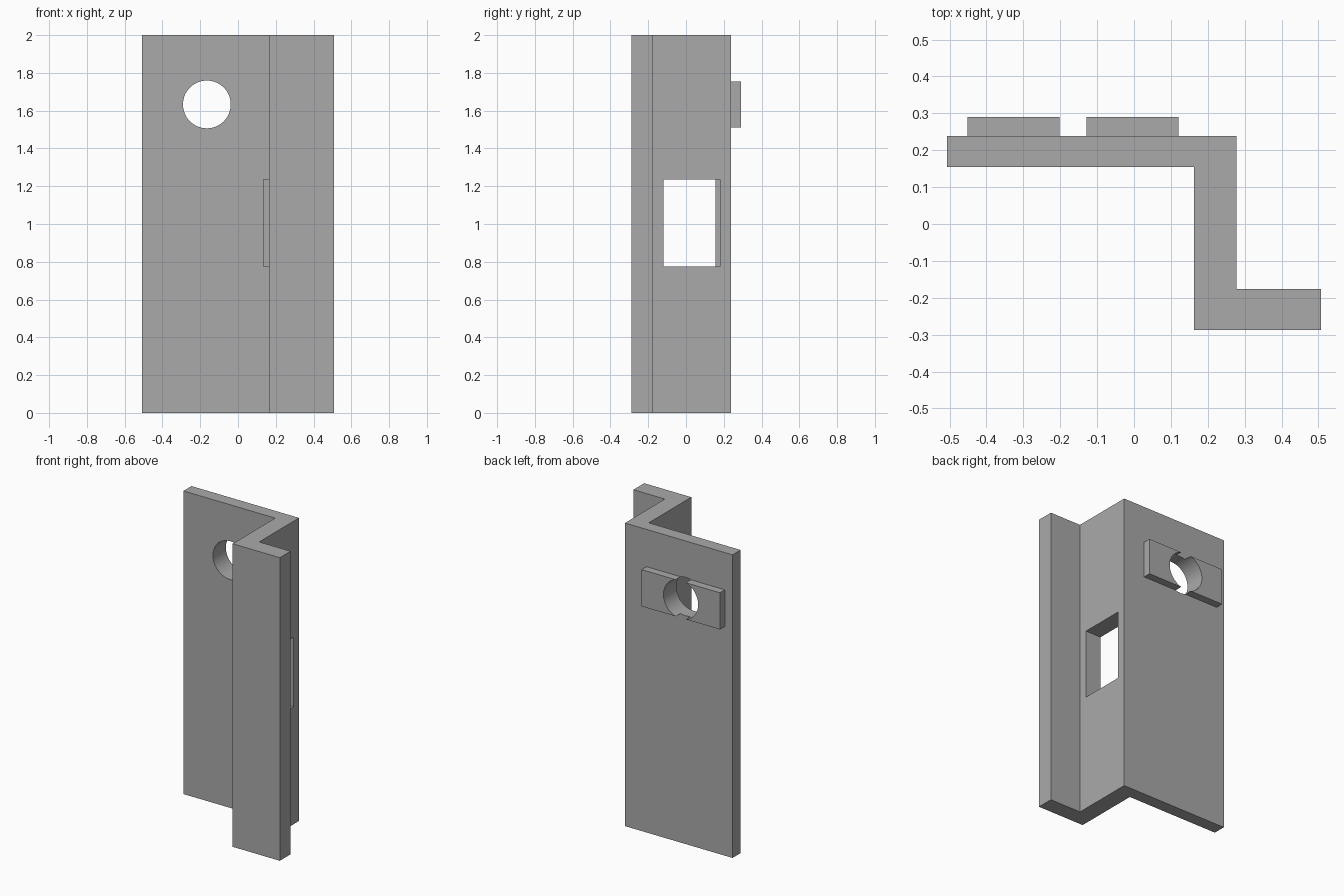
import bpy
import bmesh
from mathutils import Matrix, Vector

cube = bpy.data.objects.get("Cube")
if cube:
    bpy.data.objects.remove(cube, do_unlink=True)

grey = bpy.data.materials.new("plain_grey")
grey.use_nodes = True
colour = (0.4, 0.4, 0.4, 1)
grey.diffuse_color = colour
grey.node_tree.nodes["Principled BSDF"].inputs["Base Color"].default_value = colour


def add_object(name, bm):
    bmesh.ops.recalc_face_normals(bm, faces=bm.faces)
    mesh = bpy.data.meshes.new(name)
    bm.to_mesh(mesh)
    bm.free()
    mesh.materials.append(grey)
    obj = bpy.data.objects.new(name, mesh)
    bpy.context.collection.objects.link(obj)
    return obj


def box(name, low, high):
    low, high = Vector(low), Vector(high)
    bm = bmesh.new()
    bmesh.ops.create_cube(bm, size=1, matrix=Matrix.Translation((low + high) / 2)
                          @ Matrix.Diagonal((high - low).to_4d()))
    return add_object(name, bm)


def cut(obj, cutter):
    cutter.hide_render = True
    cutter.hide_set(True)
    mod = obj.modifiers.new("cut_" + cutter.name, 'BOOLEAN')
    mod.operation = 'DIFFERENCE'
    mod.solver = 'EXACT'
    mod.object = cutter


def apply_cuts(obj):
    # Bake the cuts into the mesh
    depsgraph = bpy.context.evaluated_depsgraph_get()
    mesh = bpy.data.meshes.new_from_object(obj.evaluated_get(depsgraph))
    obj.modifiers.clear()
    obj.data = mesh
    bpy.ops.object.select_all(action='DESELECT')
    obj.select_set(True)
    bpy.context.view_layer.objects.active = obj
    bpy.ops.object.shade_smooth_by_angle(angle=0.5)


# Z-shaped section extruded to full height
profile = [(-0.507, 0.155), (0.163, 0.155), (0.163, -0.288), (0.507, -0.288),
           (0.507, -0.176), (0.278, -0.176), (0.278, 0.239), (-0.507, 0.239)]
bm = bmesh.new()
base = bm.faces.new([bm.verts.new((x, y, 0)) for x, y in profile])
top = bmesh.ops.extrude_face_region(bm, geom=[base])["geom"]
bmesh.ops.translate(bm, vec=(0, 0, 2),
                    verts=[v for v in top if isinstance(v, bmesh.types.BMVert)])
bracket = add_object("z_bracket", bm)

# Raised pad on the back, split in two by the round hole
pad = box("back_pad", (-0.451, 0.239, 1.512), (0.121, 0.29, 1.754))

# Round hole through plate and pad
bm = bmesh.new()
bmesh.ops.create_cone(bm, cap_ends=True, segments=64, radius1=0.1265, radius2=0.1265,
                      depth=0.4, matrix=Matrix.Translation((-0.165, 0.22, 1.633))
                      @ Matrix.Rotation(1.570796, 4, 'X'))
hole = add_object("round_hole_cutter", bm)

# Window through the web, notching the plate behind it
window = box("window_cutter", (0.135, -0.12, 0.775), (0.4, 0.181, 1.235))

cut(bracket, hole)
cut(bracket, window)
cut(pad, hole)
for part in (bracket, pad):
    apply_cuts(part)
for cutter in (hole, window):
    bpy.data.objects.remove(cutter, do_unlink=True)
